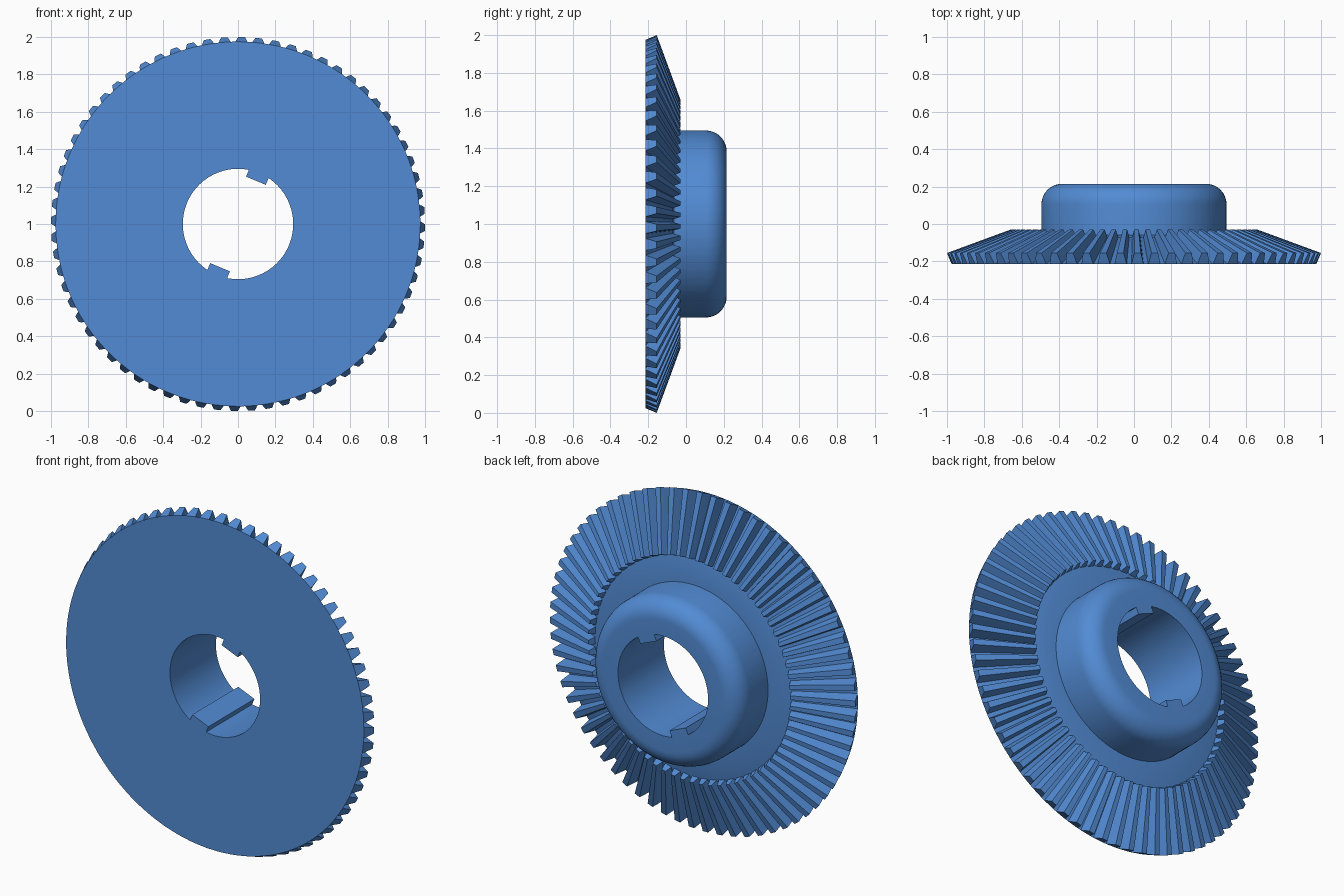
import bpy
import bmesh
from math import sin, cos, pi, radians, asin

cube = bpy.data.objects.get("Cube")
if cube:
    bpy.data.objects.remove(cube, do_unlink=True)

TEETH = 68
PITCH = 2 * pi / TEETH
PHASE = radians(1.1)        # turn of the first tooth from straight up
FRONT, BACK = -0.215, 0.215
APEX = 0.213                # point on the axis where all tooth lines meet
INNER = 0.66                # size of the small tooth end relative to the large
BORE, HUB, FILLET = 0.295, 0.495, 0.11

blue = bpy.data.materials.new("gear blue")
blue.use_nodes = True
color = (0.085, 0.26, 0.66, 1)
blue.diffuse_color = color
blue.node_tree.nodes["Principled BSDF"].inputs["Base Color"].default_value = color


def polar(r, y, a):
    """Point at radius r around the gear axis, a clockwise from the top."""
    return (r * sin(a), y, 1 + r * cos(a))


def finish(bm, name):
    bmesh.ops.recalc_face_normals(bm, faces=bm.faces)
    mesh = bpy.data.meshes.new(name)
    bm.to_mesh(mesh)
    bm.free()
    obj = bpy.data.objects.new(name, mesh)
    bpy.context.collection.objects.link(obj)
    mesh.materials.append(blue)
    bpy.ops.object.select_all(action='DESELECT')
    obj.select_set(True)
    bpy.context.view_layer.objects.active = obj
    bpy.ops.object.shade_smooth_by_angle(angle=radians(25))


def bridge(bm, ring_a, ring_b):
    n = len(ring_a)
    for i in range(n):
        j = (i + 1) % n
        bm.faces.new((ring_a[i], ring_a[j], ring_b[j], ring_b[i]))


# Gear body: dish, rounded hub, bore and front face, turned around the axis
bm = bmesh.new()
base_half, mid_half, tip_half = 0.36 * PITCH, 0.28 * PITCH, 0.19 * PITCH
angles = [PHASE + k * PITCH + s * base_half for k in range(TEETH) for s in (-1, 1)]

root_r, tip_r, tip_y = 0.975, 1.0, -0.155


def shrink(r, y):
    return r * INNER, APEX + (y - APEX) * INNER


profile = [shrink(root_r, FRONT), (HUB, -0.06)]
for i in range(9):
    t = i / 8 * pi / 2
    profile.append((HUB - FILLET + FILLET * cos(t), BACK - FILLET + FILLET * sin(t)))
profile += [(BORE, BACK), (BORE, FRONT), (root_r, FRONT)]
rings = [[bm.verts.new(polar(r, y, a)) for a in angles] for r, y in profile]
for a, b in zip(rings, rings[1:]):
    bridge(bm, a, b)

# Tapered bevel teeth between the front rim and the dish
small, large = rings[0], rings[-1]
mid = ((root_r + tip_r) / 2, (FRONT + tip_y) / 2)
tip = (tip_r, tip_y)
outline = [(mid, -mid_half), (tip, -tip_half), (tip, tip_half), (mid, mid_half)]
for k in range(TEETH):
    center = PHASE + k * PITCH
    left, right = 2 * k, 2 * k + 1
    following = (2 * k + 2) % (2 * TEETH)
    outer = [bm.verts.new(polar(*p, center + d)) for p, d in outline]
    inner = [bm.verts.new(polar(*shrink(*p), center + d)) for p, d in outline]
    outer = [large[left]] + outer + [large[right]]
    inner = [small[left]] + inner + [small[right]]
    bm.faces.new(outer)
    bm.faces.new(inner[::-1])
    for i in range(5):
        bm.faces.new((outer[i], outer[i + 1], inner[i + 1], inner[i]))
    bm.faces.new((large[right], large[following], small[following], small[right]))
finish(bm, "bevel_gear")

# Two straight keys on opposite sides of the bore
KEY_HALF, KEY_R = 0.057, 0.25
spread = asin(KEY_HALF / BORE)
low = asin(KEY_HALF / KEY_R)
for name, turn in (("upper_key", radians(22.5)), ("lower_key", radians(202.5))):
    bm = bmesh.new()
    flat = KEY_R / cos(low)
    low_angle = asin(KEY_HALF / flat)
    section = [(flat, low_angle), (flat, -low_angle)]
    section += [(BORE + 0.001, spread * (i / 3 - 1)) for i in range(7)]
    ends = [[bm.verts.new(polar(r, y, turn + a)) for r, a in section]
            for y in (FRONT, BACK)]
    bridge(bm, *ends)
    for end in ends:
        bm.faces.new(end)
    finish(bm, name)
